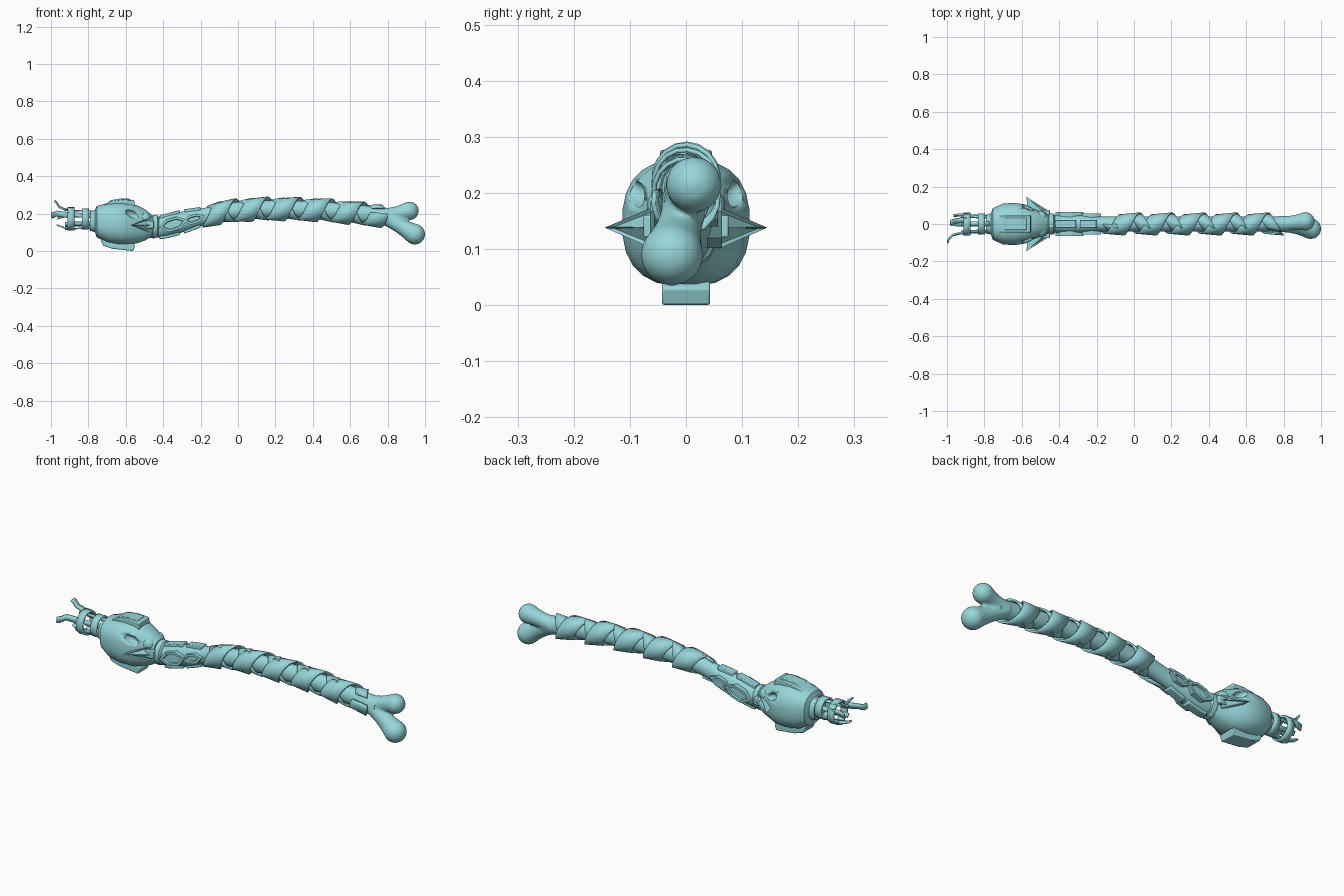
import bpy, bmesh, math
from mathutils import Vector, Matrix

if "Cube" in bpy.data.objects:
    bpy.data.objects.remove(bpy.data.objects["Cube"])

mat = bpy.data.materials.new("pale teal")
mat.use_nodes = True
COLOUR = (0.31, 0.67, 0.70, 1)
mat.diffuse_color = COLOUR
mat.node_tree.nodes["Principled BSDF"].inputs["Base Color"].default_value = COLOUR


def finish(name, bm, angle=40, thick=0, bevel=0):
    bmesh.ops.recalc_face_normals(bm, faces=bm.faces)
    me = bpy.data.meshes.new(name)
    bm.to_mesh(me)
    bm.free()
    me.materials.append(mat)
    ob = bpy.data.objects.new(name, me)
    bpy.context.collection.objects.link(ob)
    if thick:
        m = ob.modifiers.new("thickness", 'SOLIDIFY')
        m.thickness, m.offset = thick, 0
    if bevel:
        m = ob.modifiers.new("bevel", 'BEVEL')
        m.width, m.segments = bevel, 2
    bpy.ops.object.select_all(action='DESELECT')
    ob.select_set(True)
    bpy.context.view_layer.objects.active = ob
    bpy.ops.object.shade_smooth_by_angle(angle=math.radians(angle))
    return ob


def grid(bm, rows, wrap=False):
    vs = [[bm.verts.new(p) for p in row] for row in rows]
    for a, b in zip(vs, vs[1:]):
        n = len(a)
        for i in range(n if wrap else n - 1):
            j = (i + 1) % n
            bm.faces.new((a[i], a[j], b[j], b[i]))
    return vs


def loft(name, stations, sides=20, power=1.0, angle=40):
    """Rings across x from (x, centre z, half width, half height)."""
    bm = bmesh.new()
    rows = []
    for x, cz, ry, rz in stations:
        ring = []
        for i in range(sides):
            a = 2 * math.pi * (i + 0.5) / sides
            c, s = math.cos(a), math.sin(a)
            ring.append((x, ry * math.copysign(abs(c) ** power, c),
                         cz + rz * math.copysign(abs(s) ** power, s)))
        rows.append(ring)
    vs = grid(bm, rows, True)
    bm.faces.new(vs[0])
    bm.faces.new(vs[-1])
    return finish(name, bm, angle)


def strip(name, path, across, thick=0.008):
    bm = bmesh.new()
    w = Vector(across)
    grid(bm, [(Vector(p) - w, Vector(p) + w) for p in path])
    return finish(name, bm, 50, thick)


def plate(name, profile, half, y=0, bevel=0.004):
    """Side profile in x, z extruded across y."""
    bm = bmesh.new()
    vs = grid(bm, [[(x, y + s * half, z) for x, z in profile] for s in (-1, 1)], True)
    for v in vs:
        bm.faces.new(v)
    return finish(name, bm, 30, 0, bevel)


# Centre line of the curved shaft
LINE = [(-0.5, .115), (-.4, .13), (-.3, .155), (-.2, .18), (-.1, .205), (.05, .222),
        (.22, .226), (.44, .22), (.65, .2), (.78, .187), (.9, .175)]


def centre(x):
    for (x0, z0), (x1, z1) in zip(LINE, LINE[1:]):
        if x <= x1:
            return z0 + (z1 - z0) * (x - x0) / (x1 - x0)
    return LINE[-1][1]


def radius(x):
    return 0.046 if x > -.2 else 0.046 + 0.012 * math.sin((x + .5) / .3 * math.pi)


xs = [-.47 + 1.3 * i / 40 for i in range(41)]
loft("bone_shaft", [(x, centre(x), radius(x) * .86, radius(x)) for x in xs])

# Knuckled bone end: chains of balls fused together
bm = bmesh.new()
for tip, r1 in (((.917, .014, .215), .05), ((.945, -.025, .09), .056)):
    for i in range(13):
        t = i / 12
        p = Vector((.78, 0, .185)).lerp(Vector(tip), t)
        r = .044 - .006 * math.sin(t * math.pi) + (r1 - .044) * t * t
        bmesh.ops.create_icosphere(bm, subdivisions=3, radius=r, matrix=Matrix.Translation(p))
knob = finish("bone_knuckles", bm)
m = knob.modifiers.new("fuse", 'REMESH')
m.mode, m.voxel_size, m.use_smooth_shade = 'VOXEL', 0.007, True
m = knob.modifiers.new("soften", 'SMOOTH')
m.factor, m.iterations = .5, 6


# Cloth wrapping: two opposite helices over the shaft
def wrap(name, x0, x1, pitch, half, lift, turn, phase):
    bm = bmesh.new()
    rows = []
    n = int((x1 - x0) / pitch * 18)
    for i in range(n + 1):
        xm = x0 + (x1 - x0) * i / n
        a = turn * 2 * math.pi * (xm - x0) / pitch + phase
        row = []
        for k in (-1, 0, 1):
            x = min(max(xm + k * half, -.19), .8)
            r = lift + .005 * k
            row.append((x, r * .92 * math.sin(a), centre(x) + r * math.cos(a)))
        rows.append(row)
    grid(bm, rows)
    return finish(name, bm, 35, .008)


wrap("outer_wrap", -.15, .76, .172, .052, .058, 1, math.pi)
wrap("under_wrap", -.13, .75, .172, .035, .052, -1, 0)

# Skull-like head
skull = loft("skull", [(-.79, .16, .05, .052), (-.765, .16, .058, .06), (-.755, .157, .085, .085),
                       (-.70, .15, .110, .106), (-.64, .147, .114, .114), (-.58, .145, .105, .112),
                       (-.54, .143, .082, .102), (-.50, .14, .068, .086), (-.46, .135, .054, .058)],
             24, .8, 35)
for side in (-1, 1):
    bm = bmesh.new()
    bmesh.ops.create_uvsphere(bm, u_segments=16, v_segments=10, radius=1)
    cut = finish("socket_cutter", bm)
    cut.scale = (.042, .03, .02)
    cut.rotation_euler = (0, .45, side * -.45)
    cut.location = (-.565, side * .096, .2)
    cut.hide_render = True
    cut.hide_set(True)
    m = skull.modifiers.new("socket", 'BOOLEAN')
    m.object, m.solver = cut, 'EXACT'

# Crest, its raised panel and the chin plate
plate("crest", [(-.745, .21), (-.735, .238), (-.68, .268), (-.62, .276), (-.555, .272),
                (-.55, .235), (-.64, .22)], .046)
plate("crest_panel", [(-.72, .24), (-.68, .272), (-.62, .282), (-.575, .279), (-.57, .24)], .032)
plate("chin_plate", [(-.735, .06), (-.72, .028), (-.67, .012), (-.56, 0), (-.55, .03), (-.6, .07)], .043)
plate("brow_ridge", [(-.55, .2), (-.54, .235), (-.5, .222), (-.47, .19), (-.49, .17)], .036, 0, .01)

for side, tag in ((-1, "right"), (1, "left")):
    # Swept cheek fin: a pointed spindle with a hollow face
    bm = bmesh.new()
    root = [(-.475, .058, .175), (-.455, .07, .138), (-.475, .058, .1), (-.57, .085, .14)]
    base = [bm.verts.new((x, side * y, z)) for x, y, z in root]
    tip = bm.verts.new((-.575, side * .145, .138))
    bm.faces.new(base)
    fins = [bm.faces.new((base[i], base[(i + 1) % 4], tip)) for i in range(4)]
    bmesh.ops.recalc_face_normals(bm, faces=bm.faces)
    bmesh.ops.inset_individual(bm, faces=fins[:2], thickness=.007, depth=-.006)
    finish(tag + "_cheek_fin", bm, 20)
    # Cheek boss and temple plate
    plate(tag + "_cheek_boss", [(-.5, .12), (-.5, .16), (-.45, .16), (-.45, .12)], .014, side * .062)
    bm = bmesh.new()
    bmesh.ops.create_uvsphere(bm, u_segments=16, v_segments=10, radius=.034,
                              matrix=Matrix.Translation((-.5, side * .036, .175)))
    finish(tag + "_muzzle_bump", bm)

    # Diamond frames on the grip, hollowed in the middle
    for n, (x, length, high) in enumerate(((-.345, .078, .036), (-.235, .06, .026))):
        bm = bmesh.new()
        ring = [(-1, 0), (-.45, .9), (.3, 1), (1, .15), (.4, -.9), (-.4, -1)]
        y0, y1 = radius(x) * .55, radius(x) * .86 + .014
        outer = [bm.verts.new((u * length, side * y1, v * high)) for u, v in ring]
        inner = [bm.verts.new((u * length, side * y0, v * high)) for u, v in ring]
        top = bm.faces.new(outer)
        for i in range(6):
            j = (i + 1) % 6
            bm.faces.new((outer[i], outer[j], inner[j], inner[i]))
        bm.faces.new(inner)
        bmesh.ops.recalc_face_normals(bm, faces=bm.faces)
        bmesh.ops.inset_region(bm, faces=[top], thickness=.012, use_even_offset=True)
        bmesh.ops.inset_region(bm, faces=[top], thickness=.003, depth=-.010)
        ob = finish(tag + "_grip_frame_%d" % (n + 1), bm, 25)
        ob.location = (x, 0, centre(x))
        ob.rotation_euler = (0, -.24, 0)

# Grip ridges above and below, and the collar under the head
for name, s in (("upper_grip_ridge", 1), ("lower_grip_ridge", -1)):
    for n, (x0, x1) in enumerate(((-.42, -.31), (-.29, -.2))):
        steps = [x0 + (x1 - x0) * k / 4 for k in range(5)]
        out = [(x, centre(x) + s * (radius(x) + .009)) for x in steps]
        low = [(x, centre(x) + s * .03) for x in reversed(steps)]
        plate("%s_%d" % (name, n + 1), out + low, .022)
loft("neck_collar", [(-.462, .13, .05, .058), (-.455, .13, .06, .066),
                     (-.43, .132, .058, .062), (-.422, .132, .046, .05)], 12, 1, 30)

# Topknot cage: flat bands joined by straps
for n, (x, r) in enumerate(((-.815, .052), (-.893, .058))):
    bm = bmesh.new()
    ring = [2 * math.pi * i / 24 for i in range(24)]
    grid(bm, [[(x + d, r * math.cos(a), .172 + r * math.sin(a)) for a in ring]
              for d in (-.019, .019)], True)
    finish("cage_band_%d" % (n + 1), bm, 40, .009)
for n in range(6):
    a = math.pi / 3 * n + .5
    c, s = math.cos(a), math.sin(a)
    strip("cage_strap_%d" % (n + 1),
          [(x, r * c, .168 + r * s) for x, r in ((-.76, .046), (-.83, .046), (-.925, .051))],
          (0, -s * .012, c * .012), .007)

# Loose strap ends
strip("upper_strap_end", [(-.88, .02, .222), (-.925, .02, .222), (-.955, .015, .235), (-.972, .01, .26),
                          (-.98, .005, .268)], (0, .014, .002))
strip("back_strap_end", [(-.88, .05, .19), (-.93, .048, .195), (-.965, .045, .185)], (0, .004, .015))
strip("front_strap_end", [(-.88, -.05, .19), (-.93, -.05, .195), (-.97, -.06, .2), (-.99, -.08, .19),
                          (-.997, -.1, .195)], (0, .003, .015))
strip("lower_strap_end", [(-.88, 0, .118), (-.93, 0, .125), (-.97, .004, .14)], (0, .014, 0))
